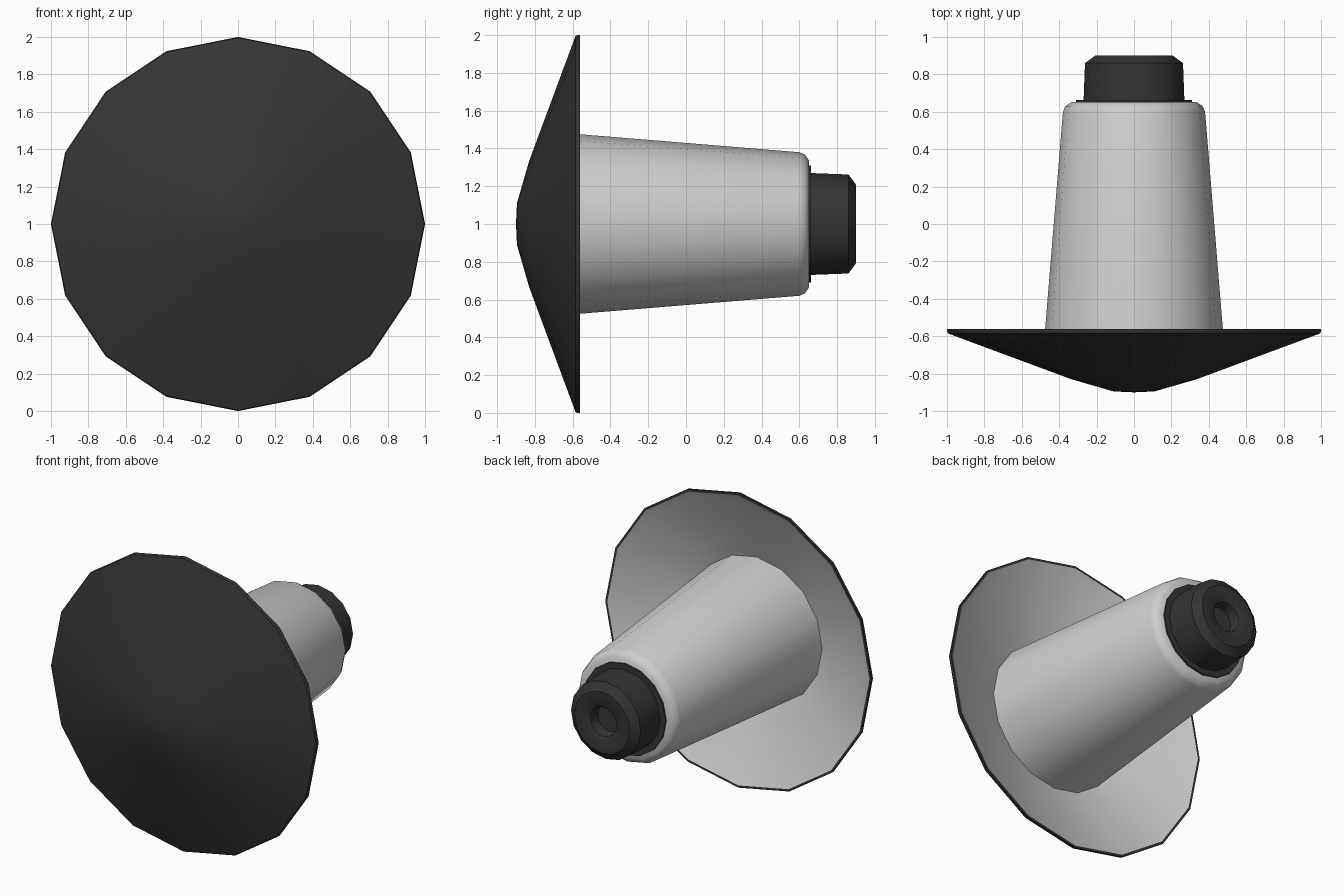
import bpy, bmesh, math

if "Cube" in bpy.data.objects:
    bpy.data.objects.remove(bpy.data.objects["Cube"])

SIDES = 16
AXIS_Z = 1.0


def material(name, value):
    m = bpy.data.materials.new(name)
    m.diffuse_color = (value, value, value, 1)
    m.use_nodes = True
    m.node_tree.nodes["Principled BSDF"].inputs["Base Color"].default_value = m.diffuse_color
    return m


dark = material("dark rubber", 0.035)
light = material("light grey", 0.62)


def lathe(name, profile, mat, angle=35):
    """Spin (radius, y) points around the horizontal y axis."""
    bm = bmesh.new()
    rings = []
    for r, y in profile:
        if r == 0:
            rings.append([bm.verts.new((0, y, AXIS_Z))] * SIDES)
        else:
            rings.append([bm.verts.new((r * math.cos(2 * math.pi * i / SIDES), y,
                                        AXIS_Z + r * math.sin(2 * math.pi * i / SIDES)))
                          for i in range(SIDES)])
    for a, b in zip(rings, rings[1:]):
        for i in range(SIDES):
            j = (i + 1) % SIDES
            bm.faces.new(list(dict.fromkeys((a[i], a[j], b[j], b[i]))))
    me = bpy.data.meshes.new(name)
    bm.to_mesh(me)
    bm.free()
    me.materials.append(mat)
    ob = bpy.data.objects.new(name, me)
    bpy.context.collection.objects.link(ob)
    bpy.ops.object.select_all(action='DESELECT')
    ob.select_set(True)
    bpy.context.view_layer.objects.active = ob
    bpy.ops.object.shade_smooth_by_angle(angle=math.radians(angle))
    return ob


# Domed dark front of the dish, with its thin rim
lathe("dish_front", [(0, -0.9), (0.11, -0.895), (0.335, -0.83), (0.995, -0.585),
                     (1.0, -0.575), (1.0, -0.562), (0.985, -0.562)], dark)

# Hollow light back of the dish
lathe("dish_back", [(0.985, -0.562), (0.95, -0.58), (0.62, -0.71), (0.45, -0.775)], light)

# Tapered body with a rounded shoulder
lathe("body", [(0.492, -0.77), (0.475, -0.56), (0.38, 0.6), (0.367, 0.63),
               (0.335, 0.652), (0.2, 0.652)], light, 50)

# Thin flange and end cap with a recessed hole
lathe("cap_flange", [(0.31, 0.645), (0.31, 0.662), (0.26, 0.662)], dark)
lathe("end_cap", [(0.27, 0.65), (0.262, 0.86), (0.208, 0.9), (0.125, 0.9),
                  (0.1, 0.885), (0.09, 0.82), (0, 0.82)], dark)
